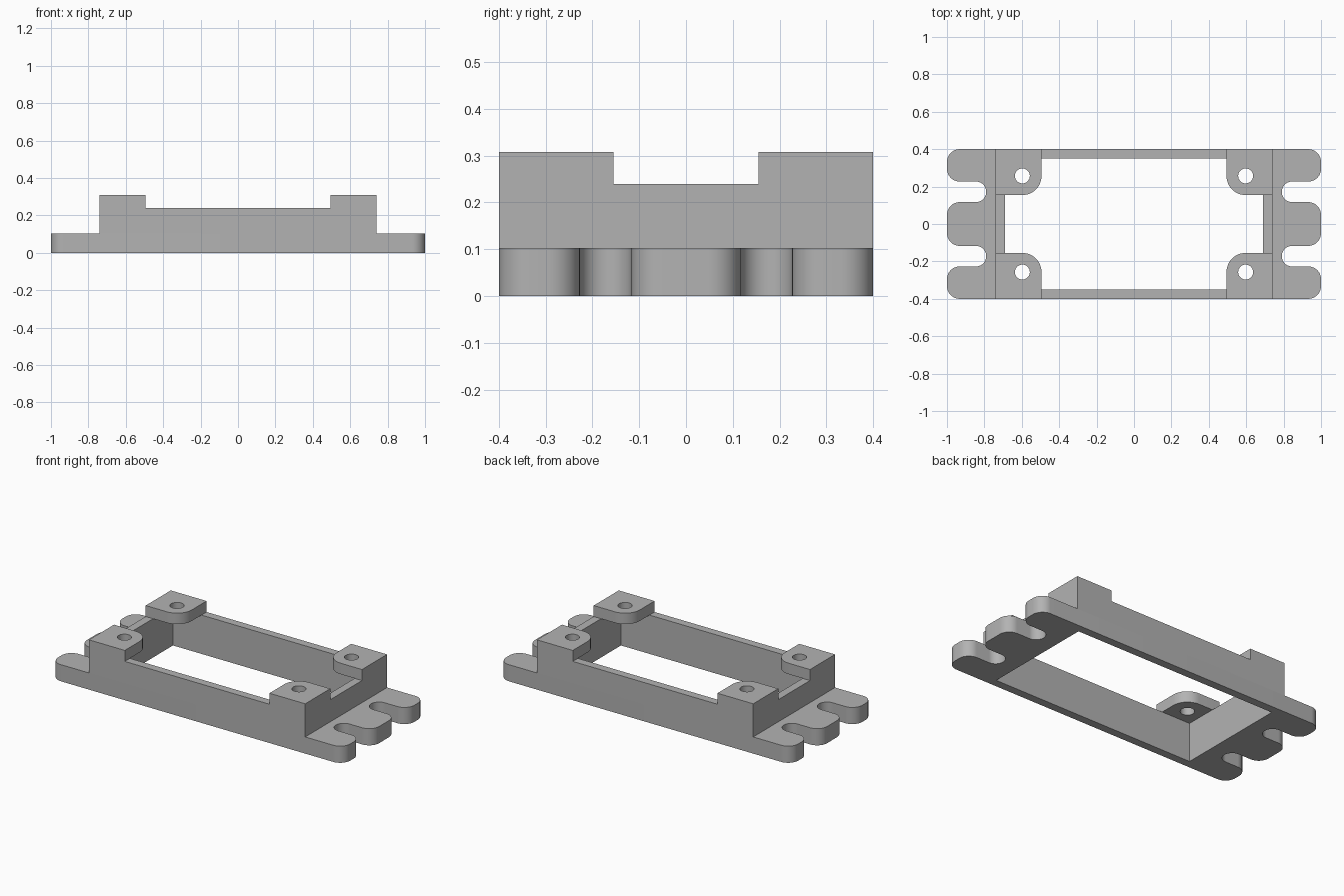
import bpy
import bmesh
from math import pi, sin, cos, radians
from mathutils import Vector

if "Cube" in bpy.data.objects:
    bpy.data.objects.remove(bpy.data.objects["Cube"])

grey = bpy.data.materials.new("plain grey")
grey.use_nodes = True
grey.diffuse_color = (0.45, 0.45, 0.45, 1)
grey.node_tree.nodes["Principled BSDF"].inputs["Base Color"].default_value = grey.diffuse_color

# Main sizes
LENGTH, WIDTH = 1.0, 0.4              # half extents of the foot plate
FRAME, WALL = 0.74, 0.05              # half length of the frame, wall thickness
FLANGE_TOP, WALL_TOP, PAD_TOP = 0.103, 0.24, 0.308
SLOT_NEAR, SLOT_FAR, SLOT_END = 0.117, 0.227, 0.79
TAB_R, SLOT_R = 0.068, 0.055


def rounded(corners, steps=12):
    """Round each right-angled (x, y, radius) corner of an outline."""
    out = []
    for i, (x, y, r) in enumerate(corners):
        p = Vector((x, y))
        if not r:
            out.append(p)
            continue
        before = (Vector(corners[i - 1][:2]) - p).normalized()
        after = (Vector(corners[(i + 1) % len(corners)][:2]) - p).normalized()
        centre = p + (before + after) * r
        for k in range(steps + 1):
            t = pi / 2 * k / steps
            out.append(centre - after * r * cos(t) - before * r * sin(t))
    return out


def rectangle(hx, hy):
    return [Vector(c) for c in ((hx, -hy), (hx, hy), (-hx, hy), (-hx, -hy))]


def circle(cx, cy, r, n=32):
    return [Vector((cx + r * cos(2 * pi * k / n), cy + r * sin(2 * pi * k / n)))
            for k in range(n)]


def prism(name, loops, z0, z1):
    """Extrude an outline, with any further loops as holes, from z0 to z1."""
    bm = bmesh.new()
    for loop in loops:
        verts = [bm.verts.new((p.x, p.y, z0)) for p in loop]
        for a, b in zip(verts, verts[1:] + verts[:1]):
            bm.edges.new((a, b))
    bmesh.ops.remove_doubles(bm, verts=bm.verts[:], dist=1e-5)
    bmesh.ops.triangle_fill(bm, edges=bm.edges[:], use_beauty=True)
    top = bmesh.ops.extrude_face_region(bm, geom=bm.faces[:], use_keep_orig=True)["geom"]
    bmesh.ops.translate(bm, vec=(0, 0, z1 - z0),
                        verts=[g for g in top if isinstance(g, bmesh.types.BMVert)])
    bmesh.ops.recalc_face_normals(bm, faces=bm.faces[:])
    mesh = bpy.data.meshes.new(name)
    bm.to_mesh(mesh)
    bm.free()
    mesh.materials.append(grey)
    obj = bpy.data.objects.new(name, mesh)
    bpy.context.collection.objects.link(obj)
    bpy.ops.object.select_all(action="DESELECT")
    obj.select_set(True)
    bpy.context.view_layer.objects.active = obj
    bpy.ops.object.shade_smooth_by_angle(angle=radians(30))
    return obj


# Foot plate with three rounded tabs and two open slots at each end
quarter = [(LENGTH, -WIDTH, TAB_R), (LENGTH, -SLOT_FAR, TAB_R),
           (SLOT_END, -SLOT_FAR, SLOT_R), (SLOT_END, -SLOT_NEAR, SLOT_R),
           (LENGTH, -SLOT_NEAR, TAB_R)]
end = quarter + [(x, -y, r) for x, y, r in reversed(quarter)]
outline = rounded(end + [(-x, -y, r) for x, y, r in end])
opening = rectangle(FRAME - WALL, WIDTH - WALL)
prism("foot_plate", [outline, opening], 0, FLANGE_TOP)

# Upright wall around the opening
prism("frame_wall", [rectangle(FRAME, WIDTH), opening], FLANGE_TOP, WALL_TOP)

# Raised corner pads, each with a screw hole
for sx, side in ((1, "left"), (-1, "right")):
    for sy, face in ((-1, "front"), (1, "back")):
        pad = [(FRAME, WIDTH, 0), (0.495, WIDTH, 0), (0.495, 0.155, 0.1), (FRAME, 0.155, 0)]
        pad = rounded([(sx * x, sy * y, r) for x, y, r in pad])
        prism(f"{face}_{side}_pad", [pad, circle(sx * 0.597, sy * 0.257, 0.04)],
              WALL_TOP, PAD_TOP)
